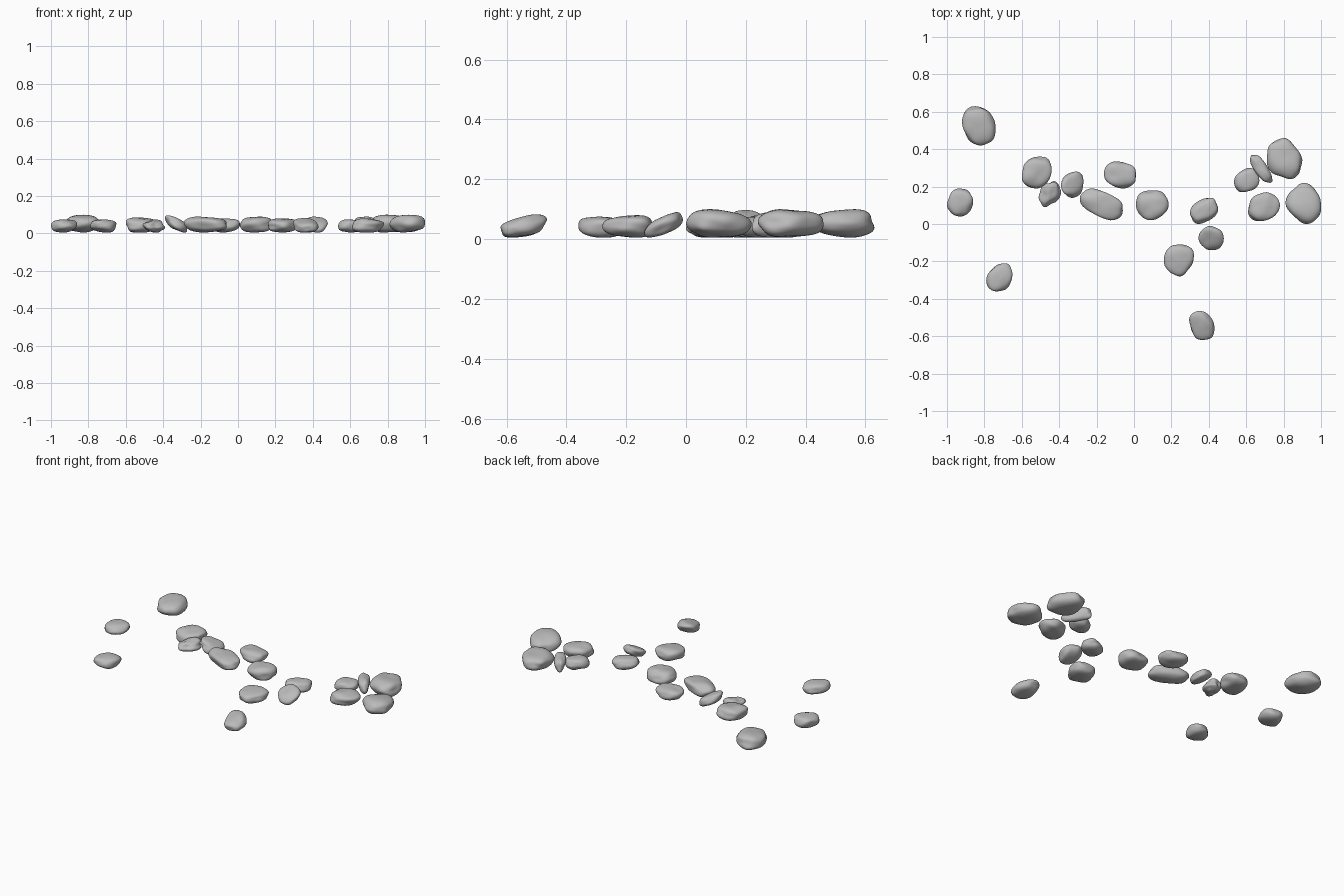
import bpy
import bmesh
import random
from math import radians, cos, sin, hypot
from mathutils import Vector, noise

random.seed(7)

cube = bpy.data.objects.get("Cube")
if cube:
    bpy.data.objects.remove(cube, do_unlink=True)

# One plain stone grey for everything
grey = bpy.data.materials.new("stone grey")
grey.use_nodes = True
STONE = (0.5, 0.5, 0.5, 1)
grey.diffuse_color = STONE
grey.node_tree.nodes["Principled BSDF"].inputs["Base Color"].default_value = STONE


def set_extent(verts, axis, low, high):
    """Give one stone its extent low..high along one axis."""
    values = [v.co[axis] for v in verts]
    start, span = min(values), max(values) - min(values)
    for v in verts:
        v.co[axis] = low + (v.co[axis] - start) / span * (high - low)


def pebble(name, x, y, top, axis, ratio, flats, lean=(0, 0), lumps=0.12):
    """Soft-edged stone: a stretched ball worn flat on the sides named by 'flats' (degrees)."""
    bottom = 0.005
    turn = radians(axis)
    long_way = Vector((cos(turn), sin(turn), 0))
    short_way = Vector((-sin(turn), cos(turn), 0))
    thick = (top - bottom) / max(x[1] - x[0], y[1] - y[0])

    # Worn sides: alternate upward and downward slopes, plus broad top and base
    planes = []
    for i, angle in enumerate(flats):
        a = radians(angle)
        slope = (0.35 if i % 2 else -0.35) + random.uniform(-0.2, 0.2)
        n = Vector((cos(a), sin(a), slope))
        reach = hypot(n.dot(long_way), ratio * n.dot(short_way))
        planes.append(n / (reach * 0.92))
    for side in (1, -1):
        n = Vector((random.uniform(-0.15, 0.15), random.uniform(-0.15, 0.15), side))
        planes.append(n / (thick * 0.9))

    bm = bmesh.new()
    bmesh.ops.create_icosphere(bm, subdivisions=4, radius=1)
    offset = Vector([random.uniform(-50, 50) for _ in range(3)])
    for v in bm.verts:
        d = (long_way * v.co.x + short_way * v.co.y * ratio
             + Vector((0, 0, v.co.z * thick * 1.1)))
        worn = 1 + sum(max(0, d.dot(n)) ** 6 for n in planes)
        size = worn ** (-1 / 6) * (1 + lumps * noise.noise(v.co * 1.3 + offset))
        v.co = d * size
        v.co.z += lean[0] * v.co.x + lean[1] * v.co.y
    for i, (low, high) in enumerate((x, y, (bottom, top))):
        set_extent(bm.verts, i, low, high)

    mesh = bpy.data.meshes.new(name)
    bm.to_mesh(mesh)
    bm.free()
    mesh.materials.append(grey)
    mesh.shade_smooth()
    obj = bpy.data.objects.new(name, mesh)
    bpy.context.collection.objects.link(obj)


# Scattered stones on the right side
pebble("far_round_pebble", (-.92, -.74), (.42, .63), .1, -65, .85, (20, 90, 165, 215, 275))
pebble("outer_pebble", (-1, -.86), (.04, .19), .075, 70, .9, (15, 85, 140, 230, 275, -40))
pebble("near_right_pebble", (-.79, -.65), (-.36, -.21), .075, 50, .8, (10, 90, 135, 200, 265, -50))

# Middle trail
pebble("trail_start_pebble", (-.6, -.44), (.19, .36), .085, 60, .9, (0, 95, 180, 250, -50))
pebble("small_angular_pebble", (-.51, -.39), (.09, .23), .075, 60, .75, (60, 120, 180, -45), lumps=.3)
pebble("leaning_pebble", (-.39, -.27), (.14, .28), .097, 60, .85, (0, 130, 215, -80), lean=(-.6, 0))
pebble("long_pebble", (-.29, -.06), (.02, .19), .09, -28, .58, (60, 100, 170, -30, -115))
pebble("oval_pebble", (-.16, .01), (.19, .335), .08, 170, .8, (0, 80, 150, -90, -140))
pebble("shield_pebble", (.01, .185), (.02, .18), .09, 20, .9, (10, 90, 180, -50, -130))

# Cluster in front of centre
pebble("slanted_oval_pebble", (.3, .45), (0, .14), .075, 40, .7, (40, 110, 200, -70))
pebble("tilted_slab_pebble", (.345, .48), (-.14, -.01), .09, 0, .9, (0, 75, 150, -85, -140), lean=(0, .6))
pebble("broad_pebble", (.16, .32), (-.28, -.11), .08, 45, .95, (0, 85, 160, -40, -125))
pebble("front_pebble", (.295, .43), (-.62, -.465), .083, -55, .8, (0, 40, 110, 200, -85), lean=(0, .25))

# Cluster on the left side
pebble("cluster_small_pebble", (.535, .67), (.17, .3), .075, 50, .85, (10, 110, 145, 190, -70))
pebble("cluster_sliver_pebble", (.62, .74), (.22, .37), .09, -60, .35, (30, 120, 210, -60))
pebble("cluster_large_pebble", (.71, .9), (.24, .46), .1, -55, .75, (40, 120, 175, -20, -100))
pebble("cluster_front_pebble", (.61, .78), (.015, .17), .08, 25, .8, (0, 60, 115, 180, -60, -110))
pebble("cluster_pointed_pebble", (.81, 1), (0, .22), .1, -70, .75, (20, 140, -20, -70, -135))
